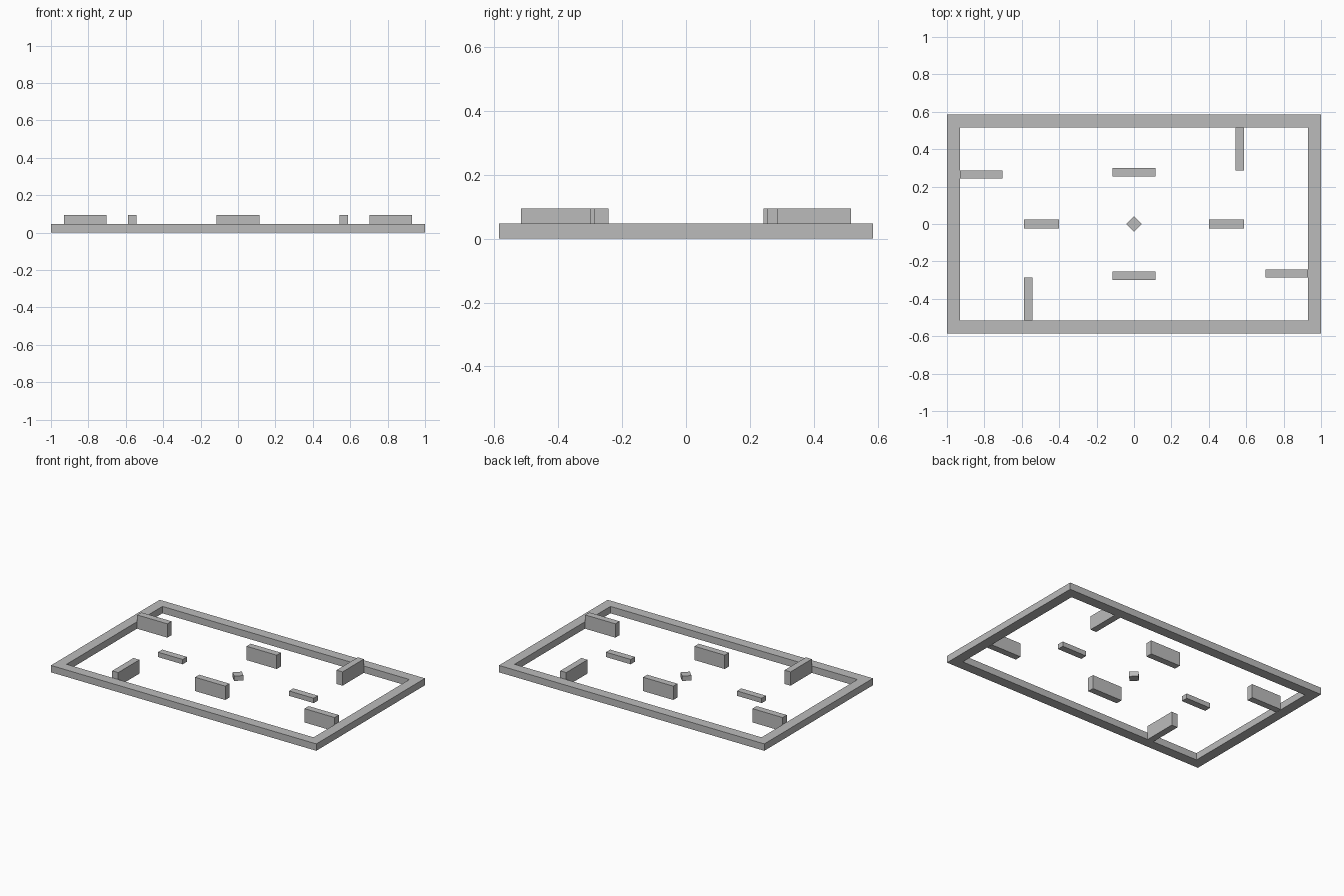
import bpy
import bmesh
from math import radians
from mathutils import Matrix, Vector

if "Cube" in bpy.data.objects:
    bpy.data.objects.remove(bpy.data.objects["Cube"], do_unlink=True)

grey = bpy.data.materials.new("plain_grey")
grey.use_nodes = True
grey.diffuse_color = (0.5, 0.5, 0.5, 1)
grey.node_tree.nodes["Principled BSDF"].inputs["Base Color"].default_value = (0.5, 0.5, 0.5, 1)

WALL_H, LOW_H, FRAME_H = 0.094, 0.033, 0.047


def finish(name, bm):
    bmesh.ops.recalc_face_normals(bm, faces=bm.faces)
    mesh = bpy.data.meshes.new(name)
    bm.to_mesh(mesh)
    bm.free()
    mesh.materials.append(grey)
    obj = bpy.data.objects.new(name, mesh)
    bpy.context.collection.objects.link(obj)
    return obj


def block(name, x0, x1, y0, y1, height, turn=0):
    """Box standing on the ground, turned about the vertical axis."""
    bm = bmesh.new()
    bmesh.ops.create_cube(bm, size=1)
    bmesh.ops.scale(bm, verts=bm.verts, vec=(x1 - x0, y1 - y0, height))
    bmesh.ops.translate(bm, verts=bm.verts, vec=((x0 + x1) / 2, (y0 + y1) / 2, height / 2))
    bmesh.ops.rotate(bm, verts=bm.verts, cent=(0, 0, 0),
                     matrix=Matrix.Rotation(radians(turn), 3, "Z"))
    return finish(name, bm)


# Outer border: a rectangular ring, extruded upward
bm = bmesh.new()
signs = [(-1, -1), (1, -1), (1, 1), (-1, 1)]
outer, inner = ([bm.verts.new((sx * w, sy * d, 0)) for sx, sy in signs]
                for w, d in ((1, 0.585), (0.931, 0.516)))
ring = [bm.faces.new((outer[i], outer[(i + 1) % 4], inner[(i + 1) % 4], inner[i]))
        for i in range(4)]
raised = bmesh.ops.extrude_face_region(bm, geom=ring, use_keep_orig=True)["geom"]
bmesh.ops.translate(bm, vec=Vector((0, 0, FRAME_H)),
                    verts=[v for v in raised if isinstance(v, bmesh.types.BMVert)])
finish("border_frame", bm)

# Walls and low blocks repeat with half-turn symmetry
for first, second, x0, x1, y0, y1, height in (
    ("left_side_wall", "right_side_wall", 0.702, 0.929, -0.287, -0.242, WALL_H),
    ("back_side_wall", "front_side_wall", 0.542, 0.587, 0.287, 0.516, WALL_H),
    ("back_middle_wall", "front_middle_wall", -0.114, 0.114, 0.254, 0.299, WALL_H),
    ("left_low_block", "right_low_block", 0.401, 0.587, -0.023, 0.023, LOW_H),
):
    block(first, x0, x1, y0, y1, height)
    block(second, x0, x1, y0, y1, height, 180)

# Centre marker, set diagonally
block("centre_marker", -0.029, 0.029, -0.029, 0.029, LOW_H, 45)
